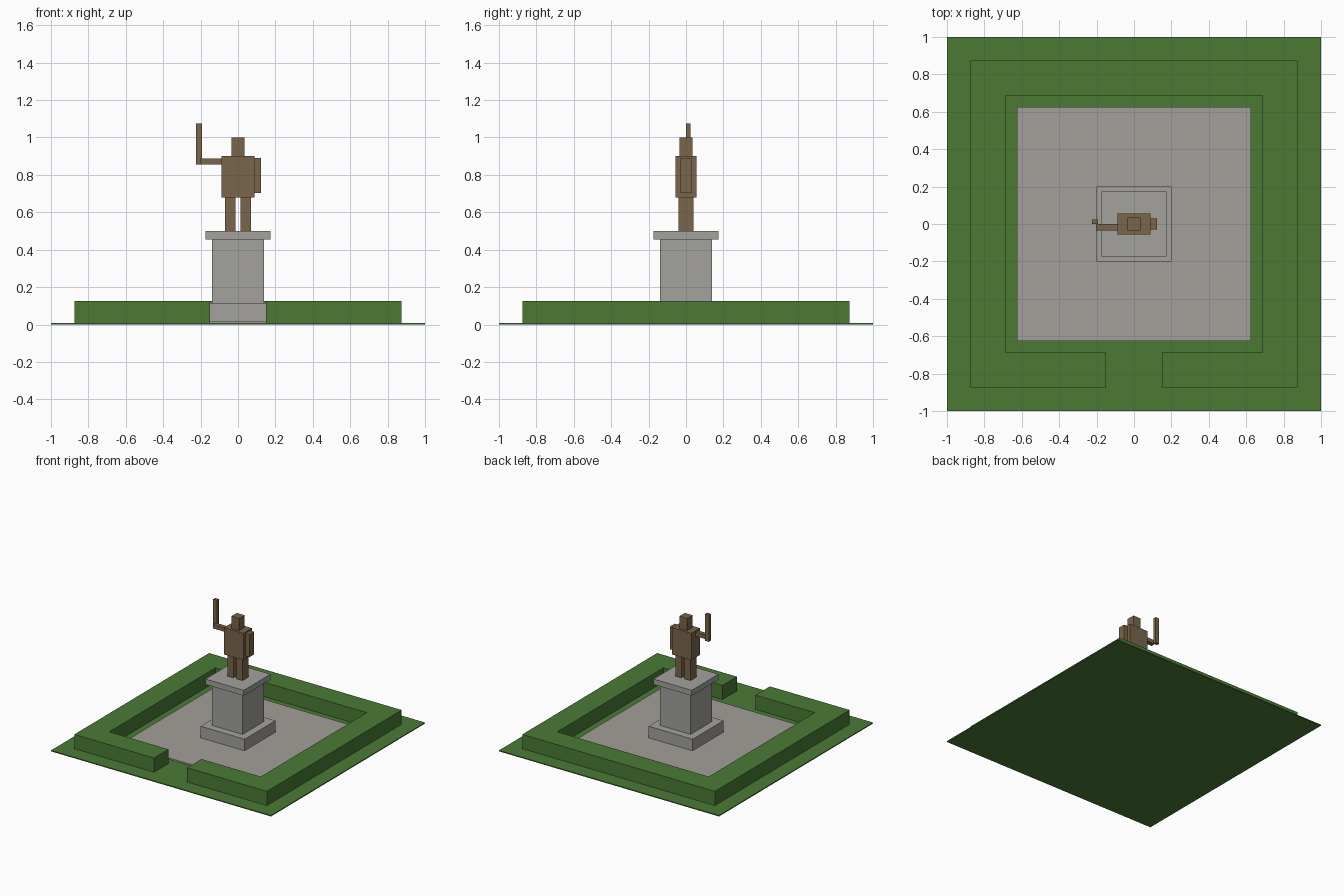
import bpy
import bmesh

if "Cube" in bpy.data.objects:
    bpy.data.objects.remove(bpy.data.objects["Cube"], do_unlink=True)


def material(name, rgb):
    mat = bpy.data.materials.new(name)
    mat.use_nodes = True
    colour = (*rgb, 1)
    mat.diffuse_color = colour
    mat.node_tree.nodes["Principled BSDF"].inputs["Base Color"].default_value = colour
    return mat


green = material("leaf green", (0.069, 0.195, 0.036))
paving = material("warm paving grey", (0.366, 0.353, 0.323))
stone = material("stone grey", (0.366, 0.361, 0.337))
bronze = material("dull bronze", (0.195, 0.133, 0.069))


def prism(name, outline, bottom, top, mat):
    """Extrude a counter-clockwise ground outline from bottom to top."""
    bm = bmesh.new()
    base = bm.faces.new([bm.verts.new((x, y, bottom)) for x, y in outline])
    extruded = bmesh.ops.extrude_face_region(bm, geom=[base], use_keep_orig=True)
    for item in extruded["geom"]:
        if isinstance(item, bmesh.types.BMVert):
            item.co.z = top
    bmesh.ops.recalc_face_normals(bm, faces=bm.faces)
    mesh = bpy.data.meshes.new(name)
    bm.to_mesh(mesh)
    bm.free()
    mesh.materials.append(mat)
    obj = bpy.data.objects.new(name, mesh)
    bpy.context.collection.objects.link(obj)
    return obj


def box(name, xs, ys, zs, mat):
    (x0, x1), (y0, y1) = xs, ys
    return prism(name, [(x0, y0), (x1, y0), (x1, y1), (x0, y1)], *zs, mat)


def block(name, half_x, half_y, zs, mat):
    return box(name, (-half_x, half_x), (-half_y, half_y), zs, mat)


# Lawn and paved square
block("lawn", 1, 1, (0, 0.008), green)
block("paved_square", 0.625, 0.625, (0.002, 0.02), paving)

# Hedge ring with an entrance gap at the front
outer, inner, gap = 0.875, 0.688, 0.15
half = [(gap, -inner), (gap, -outer), (outer, -outer), (outer, outer)]
inside = [(inner, inner), (inner, -inner)]
mirror = lambda points: [(-x, y) for x, y in reversed(points)]
prism("hedge", half + mirror(half) + mirror(inside) + inside, 0.004, 0.125, green)

# Pedestal
block("pedestal_base", 0.2, 0.2, (0.02, 0.115), stone)
block("pedestal_column", 0.139, 0.139, (0.115, 0.455), stone)
block("pedestal_cap", 0.174, 0.174, (0.455, 0.5), stone)

# Statue
for side, name in ((-1, "right_leg"), (1, "left_leg")):
    box(name, sorted((side * 0.014, side * 0.069)), (-0.04, 0.04), (0.5, 0.68), bronze)
block("torso", 0.0875, 0.056, (0.68, 0.9), bronze)
block("head", 0.035, 0.035, (0.9, 1.0), bronze)
box("left_arm", (0.0875, 0.124), (-0.03, 0.03), (0.703, 0.89), bronze)
box("right_upper_arm", (-0.203, -0.0875), (-0.035, 0), (0.855, 0.888), bronze)
box("right_raised_forearm", (-0.225, -0.192), (0, 0.025), (0.855, 1.076), bronze)
